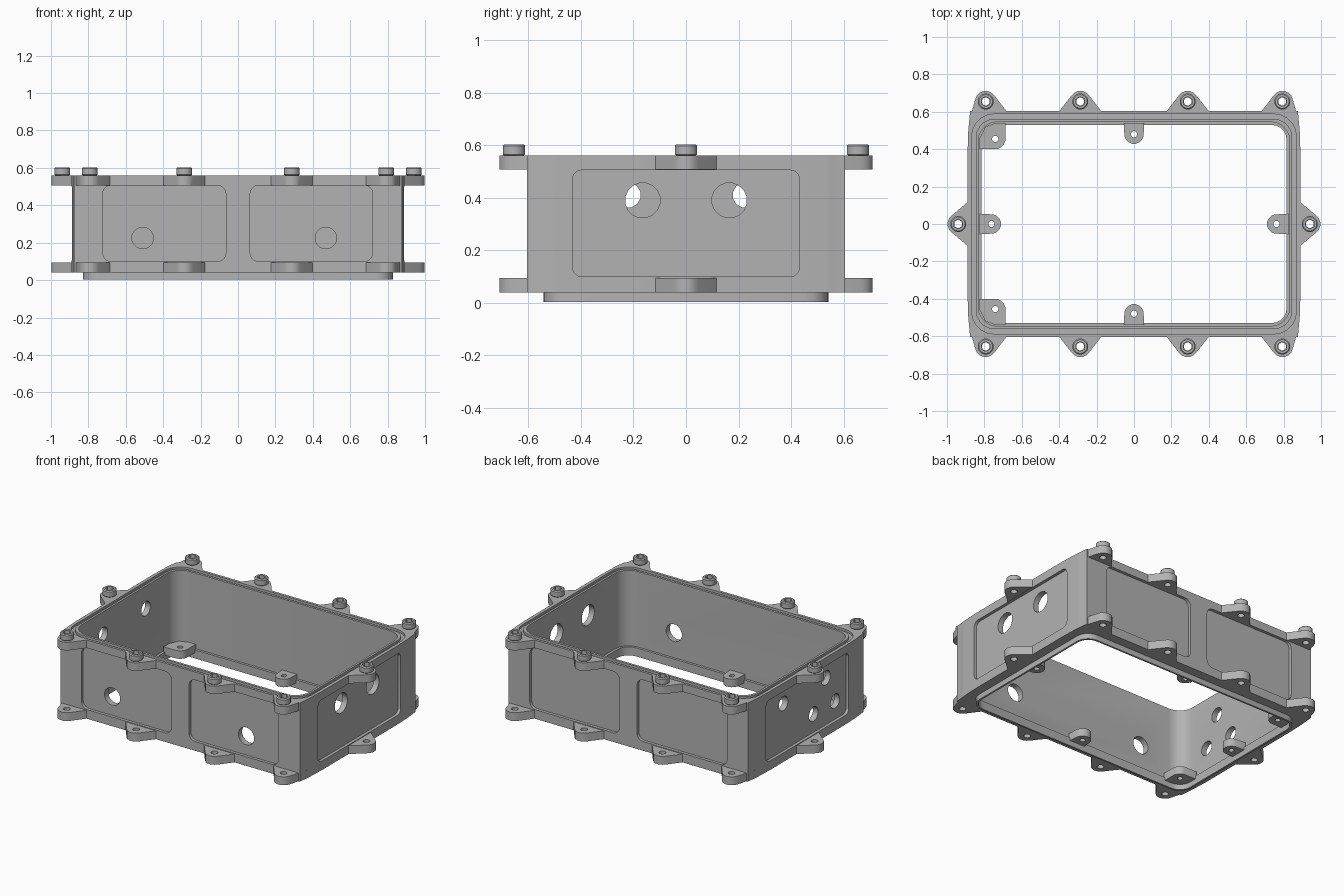
import bpy, bmesh, math
from mathutils import Matrix, Vector
from mathutils.geometry import convex_hull_2d

if "Cube" in bpy.data.objects:
    bpy.data.objects.remove(bpy.data.objects["Cube"], do_unlink=True)

grey = bpy.data.materials.new("cast grey")
grey.use_nodes = True
grey.diffuse_color = (0.45, 0.45, 0.45, 1)
grey.node_tree.nodes["Principled BSDF"].inputs["Base Color"].default_value = (0.45, 0.45, 0.45, 1)

# Plane frames: which axes a flat profile's u, v and depth run along
FLAT = ((1, 0, 0), (0, 1, 0), (0, 0, 1))
ALONG_Y = ((1, 0, 0), (0, 0, 1), (0, 1, 0))
ALONG_X = ((0, 1, 0), (0, 0, 1), (1, 0, 0))


def prism(name, points, lo, hi, frame=FLAT):
    """Extrude a closed 2D profile between two depths."""
    bm = bmesh.new()
    u, v, w = (Vector(a) for a in frame)
    bottom, top = ([bm.verts.new(u * p[0] + v * p[1] + w * d) for p in points] for d in (lo, hi))
    bm.faces.new(bottom)
    bm.faces.new(top)
    for i in range(len(points)):
        j = (i + 1) % len(points)
        bm.faces.new((bottom[i], bottom[j], top[j], top[i]))
    bmesh.ops.recalc_face_normals(bm, faces=bm.faces)
    mesh = bpy.data.meshes.new(name)
    bm.to_mesh(mesh)
    bm.free()
    mesh.materials.append(grey)
    obj = bpy.data.objects.new(name, mesh)
    bpy.context.collection.objects.link(obj)
    return obj


def circle(x, y, r, n=16):
    return [(x + r * math.cos(math.tau * (i + .5) / n), y + r * math.sin(math.tau * (i + .5) / n))
            for i in range(n)]


def rounded(x0, x1, y0, y1, r, n=5):
    """Rounded rectangle profile."""
    pts = []
    for k, (cx, cy) in enumerate(((x1 - r, y1 - r), (x0 + r, y1 - r), (x0 + r, y0 + r), (x1 - r, y0 + r))):
        for i in range(n + 1):
            a = math.pi / 2 * (k + i / n)
            pts.append((cx + r * math.cos(a), cy + r * math.sin(a)))
    return pts


def ring_rect(hx, hy, r):
    return rounded(-hx, hx, -hy, hy, r)


def hull(pts):
    return [pts[i] for i in convex_hull_2d([Vector(p) for p in pts])]


def combine(target, tool, operation):
    """Apply a boolean and discard the tool."""
    tool.hide_render = True
    mod = target.modifiers.new("bool", "BOOLEAN")
    mod.operation, mod.object, mod.solver = operation, tool, "EXACT"
    bpy.context.view_layer.objects.active = target
    bpy.ops.object.modifier_apply(modifier=mod.name)
    bpy.data.objects.remove(tool, do_unlink=True)


def add(target, *args):
    combine(target, prism("joined_part", *args), "UNION")


def cut(target, *args):
    combine(target, prism("cutter", *args), "DIFFERENCE")


def finish(obj):
    bpy.ops.object.select_all(action="DESELECT")
    obj.select_set(True)
    bpy.context.view_layer.objects.active = obj
    bpy.ops.object.shade_smooth_by_angle(angle=math.radians(32))


BASE, TOP = 0.04, 0.56
LUG_BASE, LUG_TOP = (BASE, 0.095), (0.507, TOP)

# Main frame, with slightly bowed end walls
quarter = [(0.89, 0.38), (0.886, 0.5), (0.876, 0.605)]
frame = prism("frame", hull([(sx * x, sy * y) for x, y in quarter for sx in (1, -1) for sy in (1, -1)]),
              BASE, TOP)

# Lug outlines around the rim
lugs = []
for s in (1, -1):
    lugs.append((s * 0.94, 0, [(s * 0.88, 0.125), (s * 0.88, -0.125)]))
    for t in (1, -1):
        y = t * 0.655
        lugs.append((s * 0.287, y, [(s * 0.172, t * 0.6), (s * 0.402, t * 0.6)]))
        lugs.append((s * 0.793, y, [(s * 0.68, t * 0.6), (s * 0.882, t * 0.55), (s * 0.889, t * 0.4)]))

for x, y, foot in lugs:
    for lo, hi in (LUG_BASE, LUG_TOP):
        add(frame, hull(circle(x, y, 0.057) + foot), lo, hi)

# Bottom lip, inner cavity and seal groove
add(frame, ring_rect(0.828, 0.542, 0.085), 0.004, BASE + 0.02)
cut(frame, ring_rect(0.816, 0.53, 0.08), -0.1, 0.3)
cut(frame, ring_rect(0.832, 0.546, 0.1), 0.06, 0.7)
groove = prism("groove", ring_rect(0.868, 0.588, 0.12), TOP - 0.015, TOP + 0.05)
cut(groove, ring_rect(0.846, 0.562, 0.1), 0.4, 0.7)
combine(frame, groove, "DIFFERENCE")

# Recessed panels on all four walls
DEPTH = 0.02
for s in (1, -1):
    y0, y1 = sorted((s * (0.605 - DEPTH), s * 0.7))
    for a, b in ((-0.723, -0.065), (0.065, 0.72)):
        cut(frame, rounded(a, b, 0.1, 0.507, 0.045), y0, y1, ALONG_Y)
    x0, x1 = sorted((s * (0.89 - DEPTH), s))
    cut(frame, rounded(-0.432, 0.432, 0.1, 0.505, 0.035), x0, x1, ALONG_X)

# Cable holes: two in front, two in the +x end, four in the -x end
for x in (-0.51, 0.47):
    cut(frame, circle(x, 0.225, 0.058), -0.8, -0.4, ALONG_Y)
for y in (-0.165, 0.165):
    cut(frame, circle(y, 0.39, 0.067), 0.7, 1, ALONG_X)
for y, z in ((0.225, 0.41), (-0.22, 0.41), (-0.09, 0.22), (-0.315, 0.22)):
    cut(frame, circle(y, z, 0.048, 12), -1, -0.7, ALONG_X)

# Bolt holes through the lugs
for x, y, foot in lugs:
    cut(frame, circle(x, y, 0.021, 12), -0.1, 0.8)
finish(frame)

# Hollow screw heads on top of the lugs
for i, (x, y, foot) in enumerate(lugs):
    head = prism(f"screw_head_{i + 1}", circle(x, y, 0.043, 16), TOP - 0.001, 0.603)
    bevel = head.modifiers.new("bevel", "BEVEL")
    bevel.width, bevel.segments = 0.006, 1
    bevel.limit_method, bevel.angle_limit = "ANGLE", math.radians(40)
    bpy.context.view_layer.objects.active = head
    bpy.ops.object.modifier_apply(modifier=bevel.name)
    cut(head, circle(x, y, 0.021, 12), 0.5, 0.7)
    cut(head, circle(x, y, 0.027, 6), 0.58, 0.7)
    finish(head)


# Inner mounting tabs with small holes
def tab(name, outline, x, y):
    obj = prism(name, outline, BASE, 0.093)
    cut(obj, circle(x, y, 0.017, 12), 0, 0.2)
    finish(obj)


for s, side in ((1, "back"), (-1, "front")):
    tab(f"{side}_tab", hull(circle(0, s * 0.48, 0.052) + [(-0.055, s * 0.54), (0.055, s * 0.54)]),
        0, s * 0.48)
    tab(f"{side}_corner_tab", hull(circle(-0.742, s * 0.455, 0.055)
        + [(-0.825, s * 0.4), (-0.825, s * 0.46), (-0.795, s * 0.52), (-0.74, s * 0.54), (-0.687, s * 0.54)]),
        -0.742, s * 0.455)
for s, side in ((1, "left"), (-1, "right")):
    tab(f"{side}_tab", hull(circle(s * 0.762, 0, 0.052) + [(s * 0.825, 0.055), (s * 0.825, -0.055)]),
        s * 0.762, 0)
